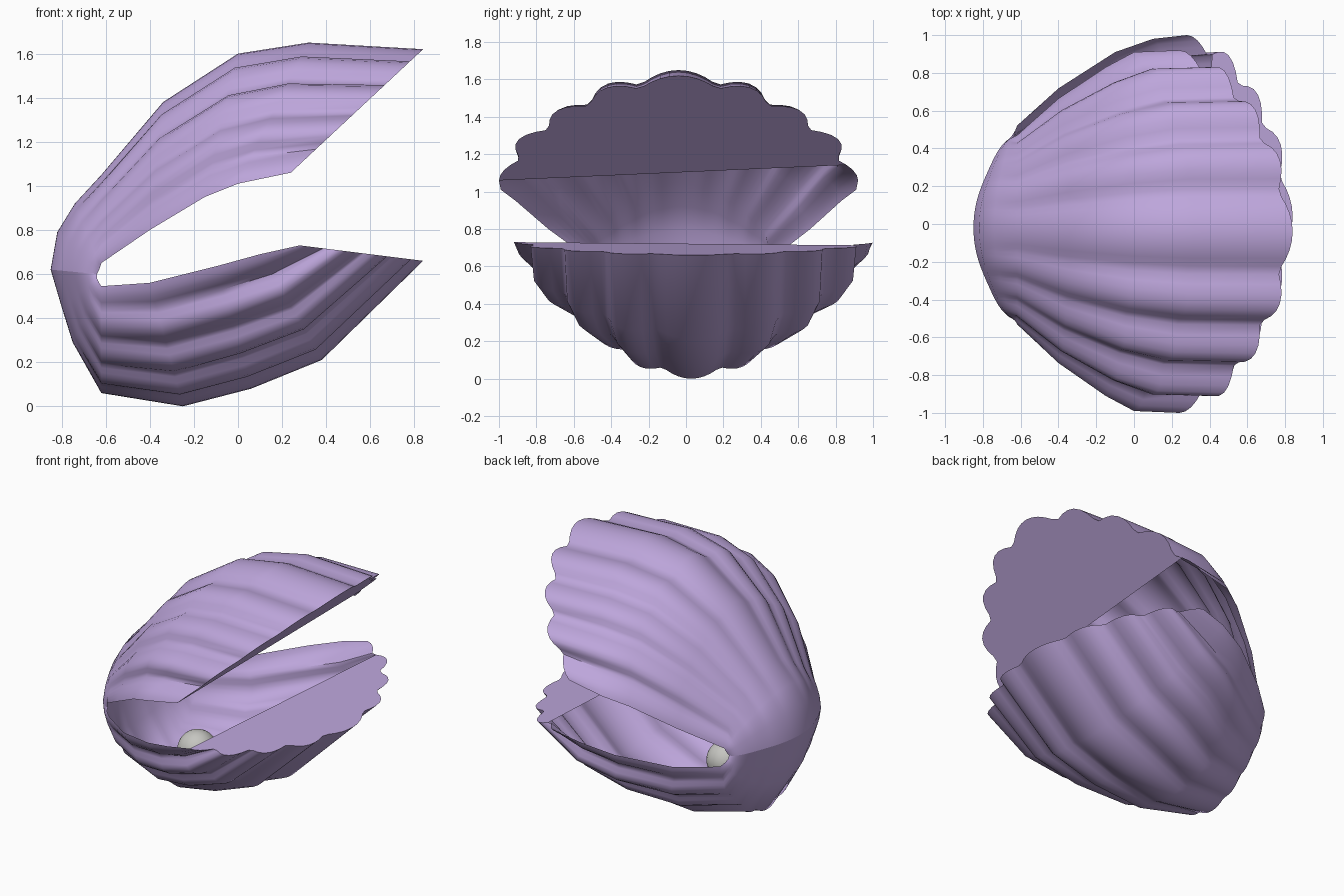
import bpy, bmesh
from math import sin, radians, cos

cube = bpy.data.objects.get("Cube")
if cube:
    bpy.data.objects.remove(cube, do_unlink=True)


def make_material(name, rgb):
    mat = bpy.data.materials.new(name)
    mat.use_nodes = True
    mat.diffuse_color = (*rgb, 1)
    mat.node_tree.nodes["Principled BSDF"].inputs["Base Color"].default_value = (*rgb, 1)
    return mat


lilac = make_material("lilac shell", (0.51, 0.38, 0.71))
pearl_grey = make_material("pearl grey", (0.56, 0.56, 0.53))

# Grooves between ribs, in degrees either side of the crest
GROOVES = [-103, -77, -56, -35, -14, 14, 35, 56, 77, 103]
STEPS = 60
# How far the ribs have developed at each growth ring
GROWTH = [0, 0, 0.15, 0.5, 0.8, 1, 1, 1]
# How much each ring is pinched towards a pointed arch
PINCH = [0.1, 0.1, 0.09, 0.07, 0.05, 0.05, 0.05, 0.05]

# Growth rings from hinge to lip: crest (x, z), side rim (x, z), half width
UPPER = [
    (-.85, .62, -.64, .60, .47), (-.82, .79, -.63, .62, .48),
    (-.74, .92, -.625, .635, .49), (-.62, 1.05, -.62, .65, .50),
    (-.34, 1.38, -.40, .80, .70), (0, 1.60, -.15, .95, .87),
    (.32, 1.65, 0, 1.01, .95), (.84, 1.62, .24, 1.06, .96),
]
LOWER = [
    (-.85, .62, -.64, .60, .47), (-.80, .45, -.64, .58, .48),
    (-.75, .29, -.63, .56, .49), (-.62, .06, -.62, .545, .51),
    (-.25, 0, -.40, .56, .69), (.06, .08, -.10, .635, .87),
    (.38, .21, .10, .69, .94), (.84, .66, .28, .73, .96),
]


def rib_height(angle):
    """0 in a groove, 1 on the middle of a rib."""
    for a, b in zip(GROOVES, GROOVES[1:]):
        if a <= angle <= b:
            return sin(radians(180 * (angle - a) / (b - a)))


def make_valve(name, rings, shift, top, gap):
    """Ribbed shell valve with a flat plate closing the front of its lip."""
    bm = bmesh.new()
    grid = []
    for grow, pinch, (cx, cz, sx, sz, width) in zip(GROWTH, PINCH, rings):
        row = []
        for c in range(STEPS + 1):
            angle = 180 * c / STEPS - 90
            t = radians(angle)
            k = 1 - pinch * sin(2 * t) ** 2 - 0.09 * grow * (1 - rib_height(angle))
            row.append(bm.verts.new((sx + (cx - sx) * cos(t) * k,
                                     width * sin(t) * k + shift * grow - 0.02 * (1 - grow),
                                     sz + (cz - sz) * cos(t) * k)))
        grid.append(row)

    def add_face(verts, flip):
        return bm.faces.new(verts[::-1] if flip else verts)

    for a, b in zip(grid, grid[1:]):
        for c in range(STEPS):
            add_face([a[c], b[c], b[c + 1], a[c + 1]], not top)
    # Lip plate, stopping short of the left side rim
    add_face(grid[-1][:-gap], top)

    mesh = bpy.data.meshes.new(name)
    bm.to_mesh(mesh)
    bm.free()
    obj = bpy.data.objects.new(name, mesh)
    bpy.context.collection.objects.link(obj)
    mesh.materials.append(lilac)
    smooth(obj)


def smooth(obj):
    bpy.ops.object.select_all(action='DESELECT')
    obj.select_set(True)
    bpy.context.view_layer.objects.active = obj
    bpy.ops.object.shade_smooth_by_angle(angle=radians(55))


# Upper and lower valves share the hinge ring
make_valve("upper_valve", UPPER, -0.04, True, 3)
make_valve("lower_valve", LOWER, 0.04, False, 5)

# Pearl inside the lower valve
bpy.ops.mesh.primitive_uv_sphere_add(segments=32, ring_count=16, radius=0.125,
                                     location=(-0.25, -0.08, 0.265))
pearl = bpy.context.object
pearl.name = "pearl"
pearl.data.materials.append(pearl_grey)
smooth(pearl)
